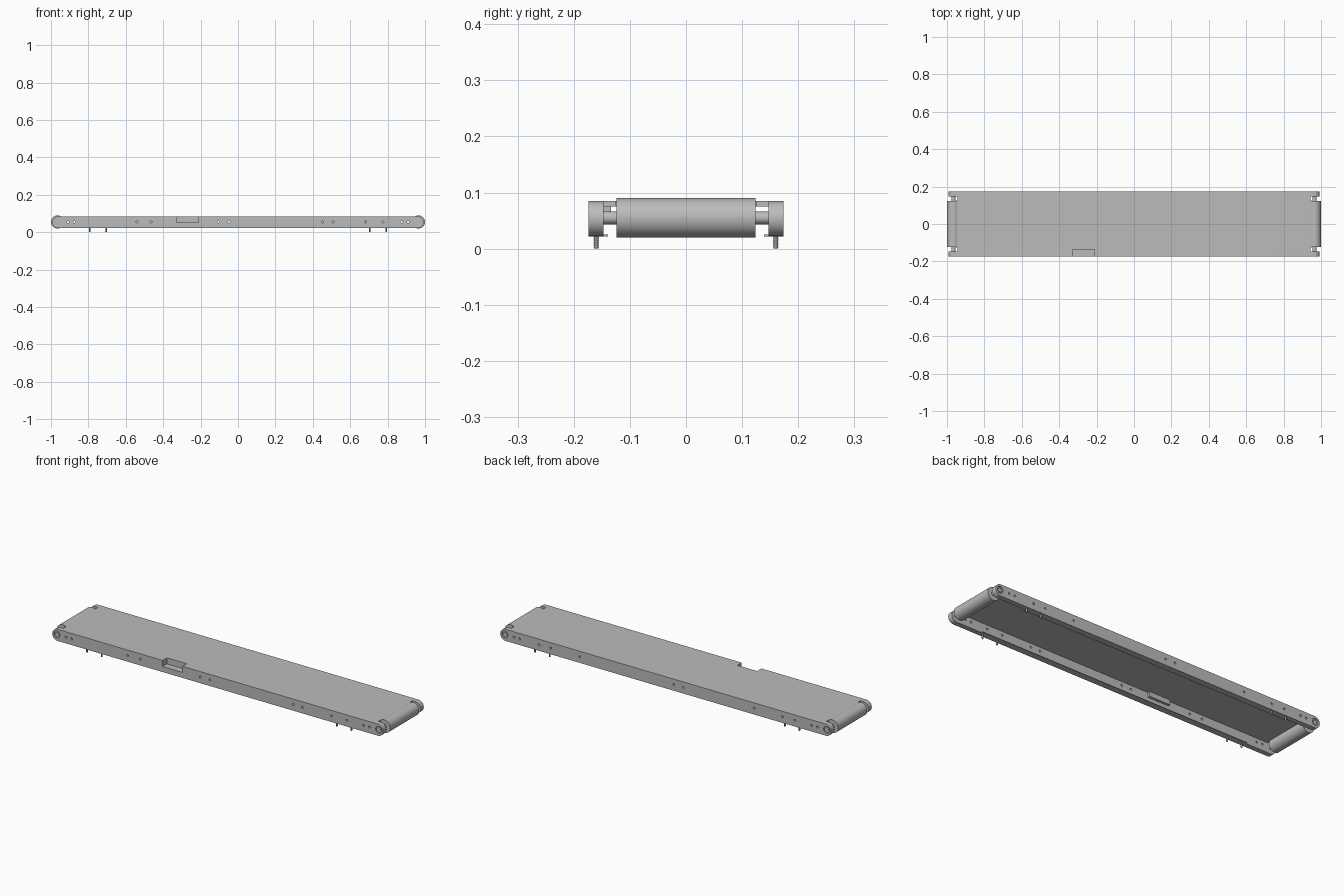
import bpy, bmesh, math
from mathutils import Matrix

if "Cube" in bpy.data.objects:
    bpy.data.objects.remove(bpy.data.objects["Cube"])

grey = bpy.data.materials.new("plain_grey")
grey.use_nodes = True
grey.diffuse_color = (0.5, 0.5, 0.5, 1)
grey.node_tree.nodes["Principled BSDF"].inputs["Base Color"].default_value = (0.5, 0.5, 0.5, 1)

AXLE_X, AXLE_Z = 0.965, 0.055
RAIL_Z, RAIL_R, RAIL_END = 0.0535, 0.0315, 0.961
OUTER, INNER = 0.174, 0.147
TOP = RAIL_Z + RAIL_R
BOTTOM = RAIL_Z - RAIL_R


def box(bm, x, y, z):
    """Add a box from (low, high) ranges."""
    spans = [sorted(r) for r in (x, y, z)]
    mid = [(a + b) / 2 for a, b in spans]
    size = [b - a for a, b in spans]
    mat = Matrix.Translation(mid) @ Matrix.Diagonal((*size, 1))
    bmesh.ops.create_cube(bm, size=1, matrix=mat)


def rod(bm, x, z, y, radius, sides=32):
    """Add a cylinder lying along y."""
    a, b = sorted(y)
    mat = Matrix.Translation((x, (a + b) / 2, z)) @ Matrix.Rotation(math.pi / 2, 4, 'X')
    bmesh.ops.create_cone(bm, cap_ends=True, segments=sides, radius1=radius,
                          radius2=radius, depth=b - a, matrix=mat)


def finish(bm, name, smooth=True):
    bmesh.ops.recalc_face_normals(bm, faces=bm.faces)
    mesh = bpy.data.meshes.new(name)
    bm.to_mesh(mesh)
    bm.free()
    mesh.materials.append(grey)
    obj = bpy.data.objects.new(name, mesh)
    bpy.context.collection.objects.link(obj)
    if smooth:
        bpy.ops.object.select_all(action='DESELECT')
        obj.select_set(True)
        bpy.context.view_layer.objects.active = obj
        bpy.ops.object.shade_smooth_by_angle(angle=math.radians(35))
    return obj


def boolean(obj, cutter, operation='DIFFERENCE'):
    mod = obj.modifiers.new(operation.lower(), 'BOOLEAN')
    mod.operation = operation
    mod.object = cutter
    mod.solver = 'EXACT'
    cutter.hide_render = True
    cutter.hide_viewport = True


def make_rail(name, side, holes):
    # Long bar with rounded ends
    bm = bmesh.new()
    ring = []
    for end in (1, -1):
        for i in range(17):
            a = math.pi * (i / 16 - 0.5)
            ring.append(bm.verts.new((end * (RAIL_END + RAIL_R * math.cos(a)), side * OUTER,
                                      RAIL_Z + end * RAIL_R * math.sin(a))))
    face = bm.faces.new(ring)
    new = bmesh.ops.extrude_face_region(bm, geom=[face])["geom"]
    moved = [v for v in new if isinstance(v, bmesh.types.BMVert)]
    bmesh.ops.translate(bm, verts=moved, vec=(0, side * (INNER - OUTER), 0))
    rail = finish(bm, name)

    # Slimmer middle, screw holes and bearing recesses
    bm = bmesh.new()
    box(bm, (-0.81, 0.81), (side * 0.157, side * 0.1), (BOTTOM + 0.003, TOP - 0.01))
    for x in holes:
        rod(bm, x, AXLE_Z, (side * 0.13, side * 0.2), 0.0055, 16)
    for x in (-AXLE_X, AXLE_X):
        rod(bm, x, AXLE_Z, (side * 0.166, side * 0.2), 0.018)
    boolean(rail, finish(bm, name + "_cutter", False))
    return rail


end_holes = [-0.91, -0.875, 0.875, 0.91]
middle_holes = [-0.105, -0.048]
front_rail = make_rail("front_rail", -1, end_holes + middle_holes
                       + [-0.54, -0.465, 0.452, 0.508, 0.682, 0.775])
back_rail = make_rail("back_rail", 1, end_holes + middle_holes
                      + [-0.775, -0.7, -0.53, 0.515, 0.69, 0.76])

# Bed sheet between the rails, slotted round the axles
bm = bmesh.new()
box(bm, (-0.952, 0.952), (-INNER, INNER), (TOP - 0.01, TOP))
bed = finish(bm, "bed_sheet", False)
bm = bmesh.new()
for sx in (-1, 1):
    for sy in (-1, 1):
        box(bm, (sx * 0.944, sx * 1.1), (sy * 0.126, sy * 0.15), (0.05, 0.12))
boolean(bed, finish(bm, "slot_cutter", False))

# Pocket cut into the front edge
bm = bmesh.new()
box(bm, (-0.33, -0.212), (-0.2, -0.137), (0.052, 0.12))
pocket = finish(bm, "pocket_cutter", False)
boolean(front_rail, pocket)
boolean(bed, pocket)

# Sheet walls lining the pocket
bm = bmesh.new()
box(bm, (-0.334, -0.208), (-0.137, -0.134), (0.049, TOP - 0.01))
box(bm, (-0.334, -0.208), (-0.158, -0.134), (0.049, 0.052))
for x in (-0.334, -0.212):
    box(bm, (x, x + 0.004), (-0.158, -0.134), (0.049, TOP - 0.01))
finish(bm, "pocket_lining", False)

for side, label in ((-1, "front"), (1, "back")):
    # Thin lip along the lower inside edge
    bm = bmesh.new()
    box(bm, (-0.81, 0.81), (side * INNER, side * 0.139), (BOTTOM, BOTTOM + 0.003))
    finish(bm, label + "_lip", False)

    # Threaded mounting screws under the rail
    bm = bmesh.new()
    for x in (-0.793, -0.705, 0.705, 0.793):
        levels = 10
        for i in range(levels):
            step = 0.03 / levels
            wide, thin = 0.005, 0.0036
            mat = Matrix.Translation((x, side * 0.16, (i + 0.5) * step))
            bmesh.ops.create_cone(bm, cap_ends=True, segments=16, depth=step, matrix=mat,
                                  radius1=thin, radius2=wide)
    finish(bm, label + "_screws")

# End rollers with their axles
for sx, label in ((-1, "right"), (1, "left")):
    bm = bmesh.new()
    rod(bm, sx * AXLE_X, AXLE_Z, (-0.124, 0.124), 0.035, 48)
    finish(bm, label + "_roller")
    bm = bmesh.new()
    rod(bm, sx * AXLE_X, AXLE_Z, (-0.171, 0.171), 0.0115)
    finish(bm, label + "_axle")
